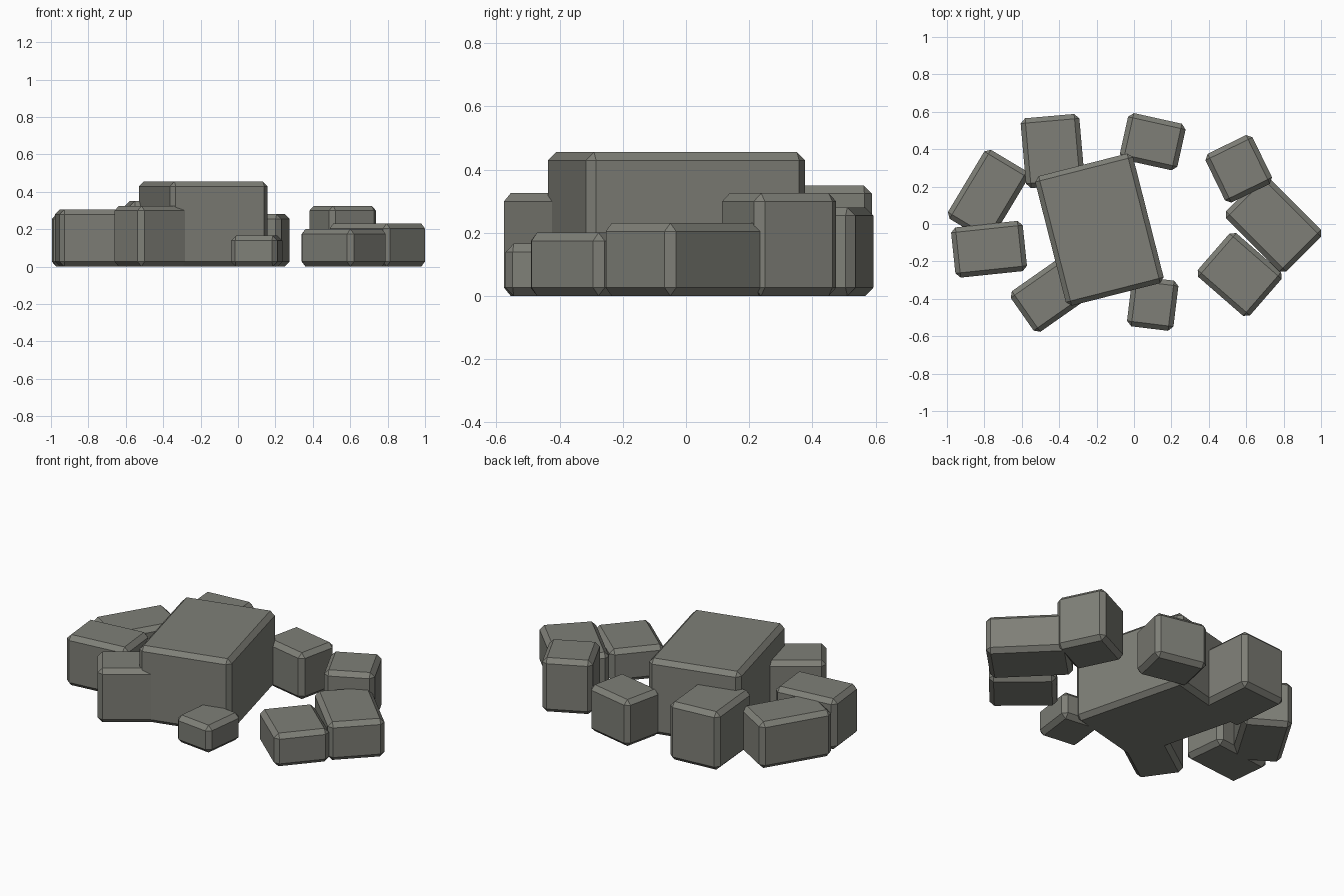
import bpy, bmesh
from math import radians

if "Cube" in bpy.data.objects:
    bpy.data.objects.remove(bpy.data.objects["Cube"])

stone = bpy.data.materials.new("grey stone")
stone.diffuse_color = (0.21, 0.212, 0.185, 1)
stone.use_nodes = True
stone.node_tree.nodes["Principled BSDF"].inputs["Base Color"].default_value = stone.diffuse_color


def rock(name, x, y, w, d, h, angle, bevel=0.026):
    """Chamfered block standing on the ground, turned about z."""
    bm = bmesh.new()
    bmesh.ops.create_cube(bm, size=1)
    for v in bm.verts:
        v.co = (v.co.x * w, v.co.y * d, (v.co.z + 0.5) * h)
    bmesh.ops.bevel(bm, geom=bm.edges[:], offset=bevel, segments=1,
                    affect='EDGES', profile=0.5)
    me = bpy.data.meshes.new(name)
    bm.to_mesh(me)
    bm.free()
    me.materials.append(stone)
    ob = bpy.data.objects.new(name, me)
    ob.location = (x, y, 0)
    ob.rotation_euler.z = radians(angle)
    bpy.context.collection.objects.link(ob)


# large central boulder
rock("main_boulder", -0.185, -0.03, 0.54, 0.715, 0.455, 14.3)

# ring of smaller rocks: x, y, width, depth, height, angle
ring = [
    ("left_back_rock", -0.78, 0.155, 0.43, 0.275, 0.28, 59),
    ("left_rock", -0.775, -0.135, 0.385, 0.27, 0.305, 6),
    ("back_left_rock", -0.435, 0.39, 0.315, 0.375, 0.35, 5),
    ("back_rock", 0.10, 0.44, 0.315, 0.255, 0.28, -12.5),
    ("right_back_rock", 0.56, 0.295, 0.28, 0.29, 0.325, 26),
    ("right_rock", 0.745, 0.0, 0.455, 0.315, 0.23, -45),
    ("right_front_rock", 0.565, -0.27, 0.37, 0.31, 0.20, -41),
    ("front_rock", 0.10, -0.425, 0.25, 0.27, 0.165, -7),
    ("front_left_rock", -0.43, -0.365, 0.41, 0.265, 0.325, 35),
]
for r in ring:
    rock(*r)
